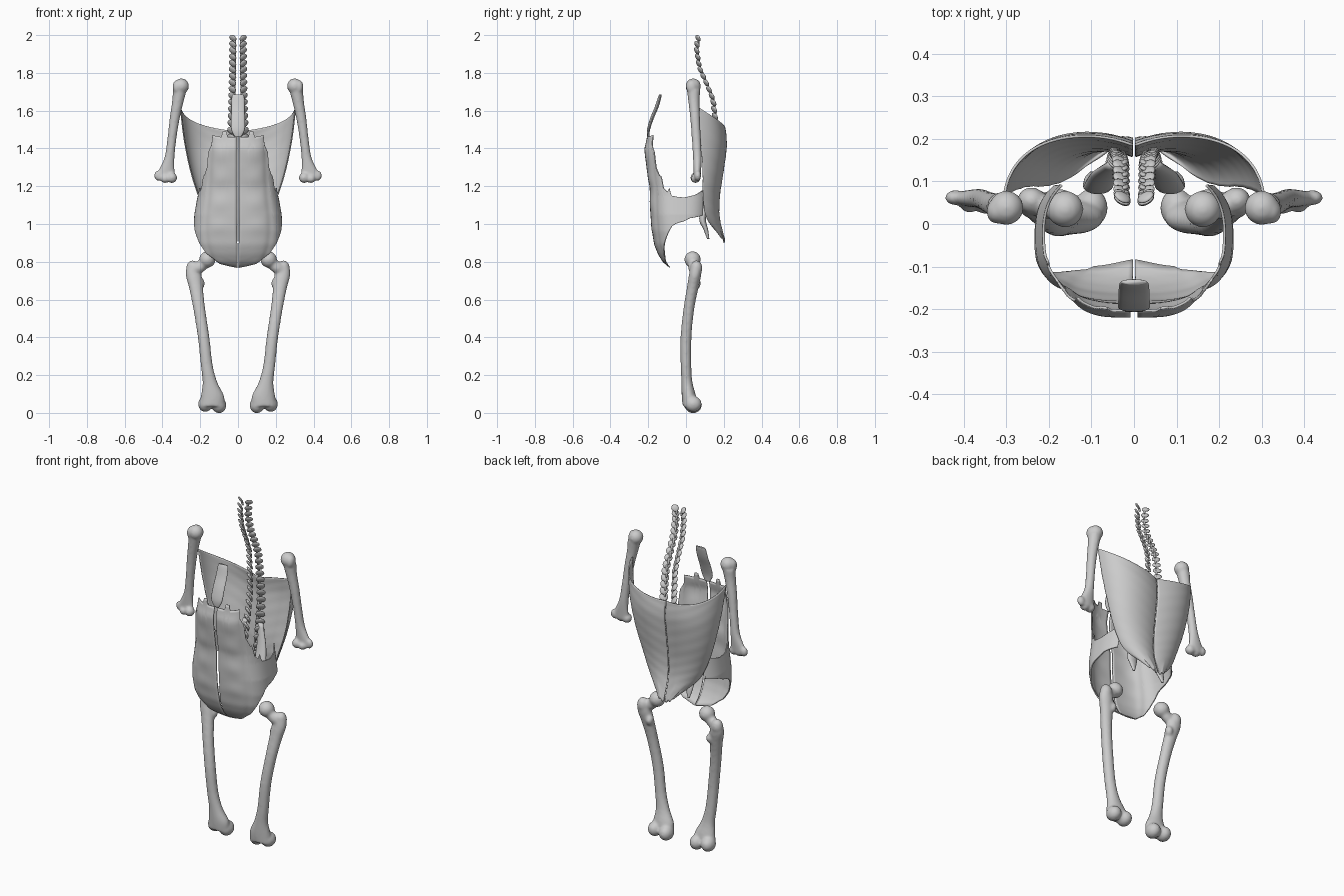
import bpy, bmesh, math
from mathutils import Matrix, Vector, Euler

if "Cube" in bpy.data.objects:
    bpy.data.objects.remove(bpy.data.objects["Cube"])


def lerp_table(t, rows):
    """Smooth (Catmull-Rom) lookup in evenly spaced rows, t in 0..1."""
    n = len(rows) - 1
    f = min(max(t, 0), 1) * n
    i = min(int(f), n - 1)
    f -= i
    p = [rows[min(max(k, 0), n)] for k in (i - 1, i, i + 1, i + 2)]
    return [0.5 * (2 * b + (c - a) * f + (2 * a - 5 * b + 4 * c - d) * f * f
                   + (3 * b - a - 3 * c + d) * f ** 3) for a, b, c, d in zip(*p)]


def at(x, pts):
    """Piecewise linear lookup in (x, value) pairs."""
    for (x0, v0), (x1, v1) in zip(pts, pts[1:]):
        if x <= x1:
            return v0 + (v1 - v0) * max(0, (x - x0) / (x1 - x0))
    return pts[-1][1]


def finish(name, bm, thick=0, voxel=0, mirror=True):
    bmesh.ops.recalc_face_normals(bm, faces=bm.faces)
    for f in bm.faces:
        f.smooth = True
    me = bpy.data.meshes.new(name)
    bm.to_mesh(me)
    bm.free()
    ob = bpy.data.objects.new(name, me)
    bpy.context.collection.objects.link(ob)
    if thick:
        m = ob.modifiers.new("thickness", 'SOLIDIFY')
        m.thickness, m.offset = thick, 0
    if voxel:
        m = ob.modifiers.new("blend", 'REMESH')
        m.mode, m.voxel_size, m.use_smooth_shade = 'VOXEL', voxel, True
        m = ob.modifiers.new("soften", 'SMOOTH')
        m.factor, m.iterations = 0.5, 8
    if mirror:
        m = ob.modifiers.new("mirror", 'MIRROR')
        m.use_mirror_merge = False
    return ob


def ball(bm, loc, scale, rot=(0, 0, 0), seg=16):
    mat = (Matrix.Translation(loc) @ Euler(rot).to_matrix().to_4x4()
           @ Matrix.Diagonal((*scale, 1)))
    bmesh.ops.create_uvsphere(bm, u_segments=seg, v_segments=seg // 2 + 2, radius=1, matrix=mat)


def loft(bm, rings, steps=4, seg=16):
    """Stack of horizontal ellipses: (x, y, z, rx, ry)."""
    n = (len(rings) - 1) * steps
    loops = []
    for k in range(n + 1):
        x, y, z, rx, ry = lerp_table(k / n, rings)
        loops.append([bm.verts.new((x + rx * math.cos(a), y + ry * math.sin(a), z))
                      for a in (2 * math.pi * j / seg for j in range(seg))])
    for A, B in zip(loops, loops[1:]):
        for j in range(seg):
            bm.faces.new((A[j], A[(j + 1) % seg], B[(j + 1) % seg], B[j]))
    bm.faces.new(loops[0])
    bm.faces.new(loops[-1])


def sheet(name, func, nu, nv, thick):
    bm = bmesh.new()
    g = [[bm.verts.new(func(i / nu, j / nv)) for i in range(nu + 1)] for j in range(nv + 1)]
    for j in range(nv):
        for i in range(nu):
            bm.faces.new((g[j][i], g[j][i + 1], g[j + 1][i + 1], g[j + 1][i]))
    return finish(name, bm, thick)


# thigh bones: shaft, neck, head, trochanters, condyles
bm = bmesh.new()
loft(bm, [(.137, .02, .035, .066, .038), (.135, .015, .09, .062, .038), (.148, .005, .16, .04, .03),
          (.165, 0, .25, .032, .028), (.182, 0, .40, .031, .029), (.205, .015, .55, .032, .029),
          (.222, .035, .66, .037, .031), (.235, .048, .73, .042, .033), (.242, .055, .79, .028, .028)])
ball(bm, (.162, .035, .812), (.044, .044, .044))
ball(bm, (.20, .04, .775), (.06, .029, .032), (0, .6, 0))
ball(bm, (.241, .055, .765), (.034, .032, .043))
ball(bm, (.197, .055, .685), (.022, .024, .03))
ball(bm, (.100, .038, .041), (.039, .047, .043))
ball(bm, (.173, .038, .047), (.039, .046, .042))
finish("thigh_bone", bm, voxel=.007)

# upper arm bones: shaft, ball head, tuberosity, elbow end
bm = bmesh.new()
loft(bm, [(.383, .058, 1.237, .05, .019), (.38, .06, 1.275, .045, .02), (.363, .06, 1.35, .027, .023),
          (.35, .055, 1.45, .024, .024), (.335, .048, 1.56, .027, .026), (.318, .042, 1.65, .031, .03),
          (.308, .04, 1.71, .037, .036)])
ball(bm, (.300, .038, 1.73), (.041, .041, .041))
ball(bm, (.324, .03, 1.725), (.023, .03, .037))
ball(bm, (.350, .05, 1.245), (.028, .027, .028))
ball(bm, (.386, .05, 1.24), (.026, .024, .023))
ball(bm, (.420, .062, 1.256), (.025, .018, .028))
finish("upper_arm_bone", bm, voxel=.006)

# broad back muscle: (y_mid, z_mid, x_side, y_side, z_side) from top to bottom
BACK = [(.185, 1.49, .305, .065, 1.62), (.193, 1.40, .285, .078, 1.45), (.178, 1.27, .25, .088, 1.28),
        (.162, 1.14, .205, .09, 1.14), (.165, 1.03, .15, .11, 1.03), (.2, .91, .05, .18, .95)]


def back(u, v):
    ym, zm, xl, yl, zl = lerp_table(v, BACK)
    p = [Vector((.003, ym, zm)), Vector((.45 * xl, ym + .17 * xl, zm + .015)),
         Vector((.96 * xl, ym + .03 * xl, zm + .33 * (zl - zm))), Vector((xl, yl, zl))]
    w = 1 - u
    q = p[0] * w ** 3 + p[1] * 3 * w * w * u + p[2] * 3 * w * u * u + p[3] * u ** 3
    # torn lower hem and faint fibre ridges
    q.z -= .03 * abs(math.sin(u * 9)) * max(0, v - .8) * 5 * (1 - v * .5)
    q.y += .0006 * math.sin(u * 12 + v * 60)
    return q


sheet("back_muscle", back, 36, 40, .006)

# belly wall wrapping round to the flanks, split on the midline
FRONT_Y = [(.77, -.085), (.80, -.12), (.84, -.145), (.89, -.165), (.97, -.18), (1.05, -.188),
           (1.2, -.192), (1.3, -.209), (1.4, -.219), (1.5, -.197)]
WIDTH = [(.77, .14), (.80, .175), (.85, .207), (.90, .225), (.96, .231), (1.05, .225), (1.15, .207),
         (1.25, .198), (1.5, .188)]
LOW = [(0, .77), (30, .79), (50, .84), (65, .92), (80, .99), (100, 1.03), (130, 1.045)]
HIGH = [(0, 1.46), (10, 1.46), (11, 1.49), (18, 1.49), (19, 1.46), (38, 1.47), (40, 1.42), (48, 1.38),
        (50, 1.30), (58, 1.25), (61, 1.26), (64, 1.19), (72, 1.17), (76, 1.19), (79, 1.15),
        (92, 1.14), (110, 1.155), (130, 1.18)]


def belly(u, v):
    deg = 130 * u
    a = math.radians(deg)
    z = at(deg, LOW) * (1 - v) + at(deg, HIGH) * v
    s, c = math.sin(a), math.cos(a)
    yf = at(z, FRONT_Y)
    # segmented front muscle relief
    pad = math.exp(-((deg - 20) / 16) ** 2) * (.5 + .5 * math.cos((z - .98) * 2 * math.pi / .13))
    y = -.03 + (yf + .03) * math.copysign(abs(c) ** .7, c)
    y -= .005 * (pad - .5) * min(max((z - .9) / .1, 0), 1)
    groove = .003 * math.exp(-((deg - 42) / 7) ** 2)
    gap = at(z, [(.77, .0025), (.9, .004), (1.0, .007), (1.5, .009)])
    return Vector((gap + (at(z, WIDTH) - .004) * s ** .8 - groove * s, y + groove, z))


sheet("belly_wall", belly, 65, 48, .006)

# breastbone strip
bm = bmesh.new()
loft(bm, [(0, -.2, 1.46, .016, .005), (0, -.198, 1.50, .036, .008), (0, -.18, 1.56, .037, .010),
          (0, -.155, 1.62, .036, .010), (0, -.14, 1.67, .034, .009), (0, -.136, 1.685, .03, .006)])
finish("breastbone_strip", bm, mirror=False)

# paired chain of small slanted leaf-shaped muscles down the spine
SPINE = [(1.0, .10), (1.1, .12), (1.25, .145), (1.4, .163), (1.55, .155), (1.66, .143), (1.74, .11),
         (1.83, .07), (1.93, .055), (2.0, .066)]
bm = bmesh.new()
z = 1.984
while z > 1.05:
    low = at(z, [(1.05, 1), (1.4, .5), (1.7, .15), (2, 0)])
    ball(bm, (.027 + .02 * low, at(z, SPINE), z), (.022 + .007 * low, .007 + .003 * low, .019 + .012 * low),
         (.6, -.45, .3), 10)
    ball(bm, (.018 + .022 * low, at(z - .015, SPINE) + .004, z - .015), (.008, .005, .02), (.2, .2, 0), 8)
    z -= .033 + .014 * low
finish("spine_muscle_chain", bm)

# deep loin strips
bm = bmesh.new()
loft(bm, [(.05, .14, 1.25, .014, .01), (.072, .115, 1.13, .03, .014), (.085, .088, 1.03, .034, .018),
          (.095, .105, .97, .022, .012), (.1, .118, .92, .006, .006)])
finish("loin_strip", bm)
